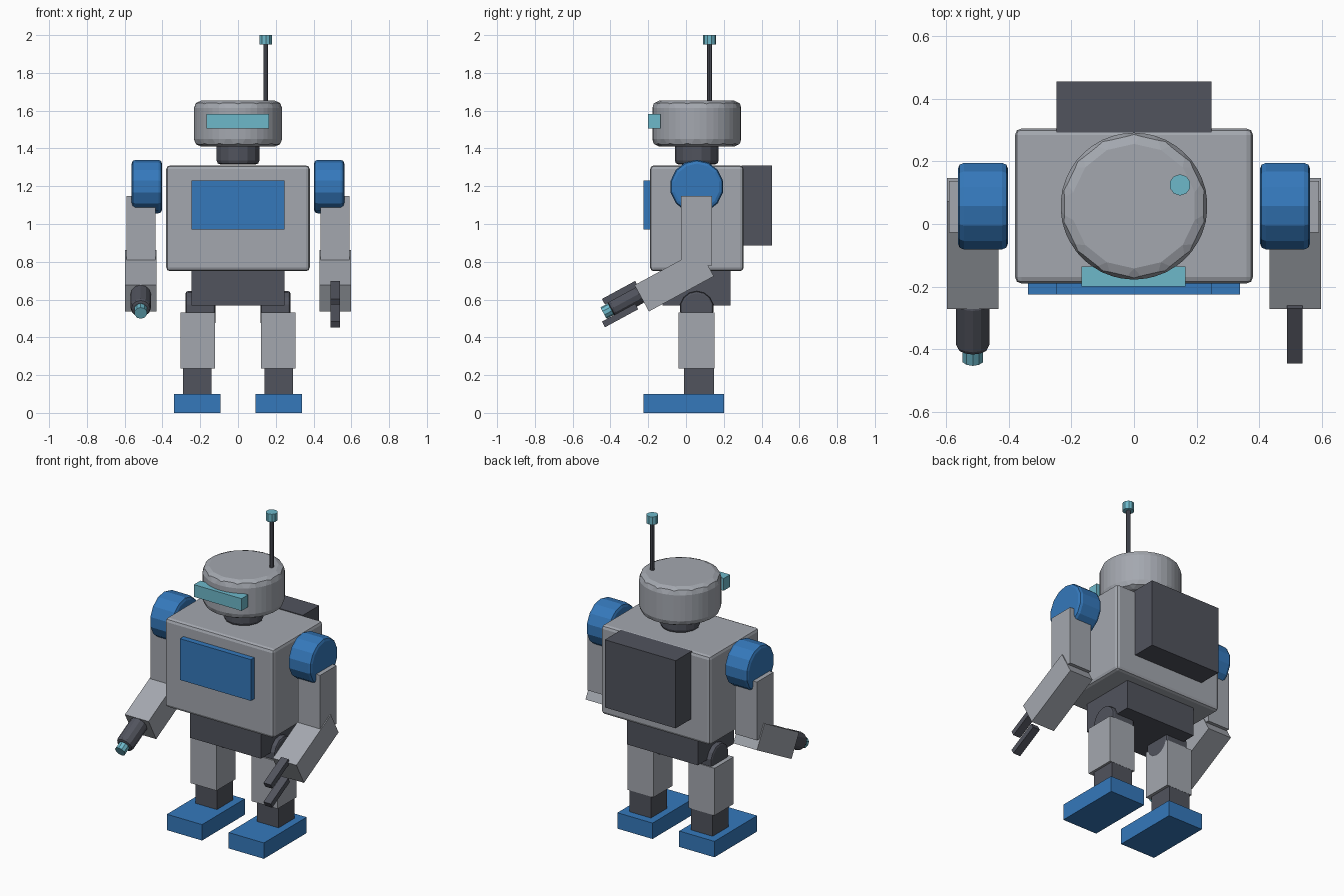
import bpy, math
from mathutils import Matrix, Vector

if "Cube" in bpy.data.objects:
    bpy.data.objects.remove(bpy.data.objects["Cube"])


def material(name, rgb):
    m = bpy.data.materials.new(name)
    m.diffuse_color = (*rgb, 1)
    m.use_nodes = True
    m.node_tree.nodes["Principled BSDF"].inputs["Base Color"].default_value = m.diffuse_color
    return m


GREY = material("light grey", (0.37, 0.39, 0.43))
DARK = material("dark grey", (0.082, 0.087, 0.11))
BLUE = material("blue", (0.035, 0.19, 0.50))
CYAN = material("cyan", (0.155, 0.48, 0.59))

CY = 0.057                      # depth of the body's centre line
TILT = math.radians(28.5)       # forearm slope
DOWN = Vector((0, -math.cos(TILT), -math.sin(TILT)))  # along the forearm


def finish(name, mat, bevel, segments=2, limit='ANGLE'):
    o = bpy.context.object
    o.name = name
    o.data.materials.append(mat)
    bpy.ops.object.transform_apply(location=False, rotation=False, scale=True)
    if bevel:
        b = o.modifiers.new("rounded edges", 'BEVEL')
        b.width, b.segments, b.limit_method = bevel, segments, limit
        b.angle_limit = math.radians(40)
    return o


def box(name, mat, xs, ys, zs, bevel=0):
    """Box between three (low, high) ranges."""
    bpy.ops.mesh.primitive_cube_add(size=1, location=[sum(r) / 2 for r in (xs, ys, zs)])
    bpy.context.object.scale = [abs(r[1] - r[0]) for r in (xs, ys, zs)]
    return finish(name, mat, bevel)


def tilted_box(name, mat, centre, size):
    bpy.ops.mesh.primitive_cube_add(size=1, location=centre, rotation=(TILT, 0, 0))
    bpy.context.object.scale = size
    return finish(name, mat, 0)


def rod(name, mat, a, b, r, sides, bevel=0, limit='ANGLE'):
    """Cylinder from point a to point b."""
    a, b = Vector(a), Vector(b)
    d = b - a
    bpy.ops.mesh.primitive_cylinder_add(
        vertices=sides, radius=r, depth=d.length, location=(a + b) / 2,
        rotation=d.to_track_quat('Z', 'Y').to_euler())
    return finish(name, mat, bevel, limit=limit)


# Body
box("torso", GREY, (-0.38, 0.38), (-0.19, 0.305), (0.75, 1.31), 0.02)
box("chest_plate", BLUE, (-0.247, 0.247), (-0.225, -0.18), (0.97, 1.23))
box("backpack", DARK, (-0.247, 0.247), (0.293, 0.455), (0.885, 1.311))
box("pelvis", DARK, (-0.247, 0.247), (-0.125, 0.235), (0.568, 0.76))

# Head
rod("neck", DARK, (0, CY, 1.315), (0, CY, 1.43), 0.116, 14, 0.02)
rod("head", GREY, (0, CY, 1.41), (0, CY, 1.653), 0.24, 14, 0.04, 'NONE')
box("visor", CYAN, (-0.168, 0.165), (-0.2, -0.135), (1.505, 1.582))
rod("antenna", DARK, (0.147, 0.125, 1.62), (0.147, 0.125, 1.96), 0.013, 8)
rod("antenna_tip", CYAN, (0.147, 0.125, 1.95), (0.147, 0.125, 2.0), 0.034, 10)

for s, side in ((-1, "right"), (1, "left")):
    def span(a, b):
        return sorted((s * a, s * b))

    # Legs
    rod(side + "_hip", DARK, (s * 0.12, CY, 0.555), (s * 0.277, CY, 0.555), 0.09, 14, 0.012)
    box(side + "_thigh", GREY, span(0.122, 0.304), (-0.04, 0.15), (0.235, 0.532))
    box(side + "_shin", DARK, span(0.14, 0.29), (-0.01, 0.149), (0.09, 0.28))
    box(side + "_foot", BLUE, span(0.093, 0.338), (-0.225, 0.2), (0, 0.1))

    # Arms
    rod(side + "_shoulder", BLUE, (s * 0.402, CY, 1.198), (s * 0.563, CY, 1.198), 0.142, 14, 0.02)
    box(side + "_upper_arm", GREY, span(0.438, 0.591), (-0.027, 0.138), (0.78, 1.147))
    tilted_box(side + "_forearm", GREY, (s * 0.515, -0.0625, 0.7), (0.165, 0.391, 0.159))

# Two-pronged gripper on the left arm
for z, which in ((0.516, "lower"), (0.636, "upper")):
    tilted_box(which + "_gripper_prong", DARK, (0.514, -0.349, z), (0.05, 0.2, 0.034))

# Blaster on the right arm
hand = Vector((-0.515, -0.349, 0.576))
rod("blaster", DARK, hand - DOWN * 0.125, hand + DOWN * 0.055, 0.054, 12, 0.015)
rod("blaster_tip", CYAN, hand + DOWN * 0.04, hand + DOWN * 0.1, 0.034, 10)
